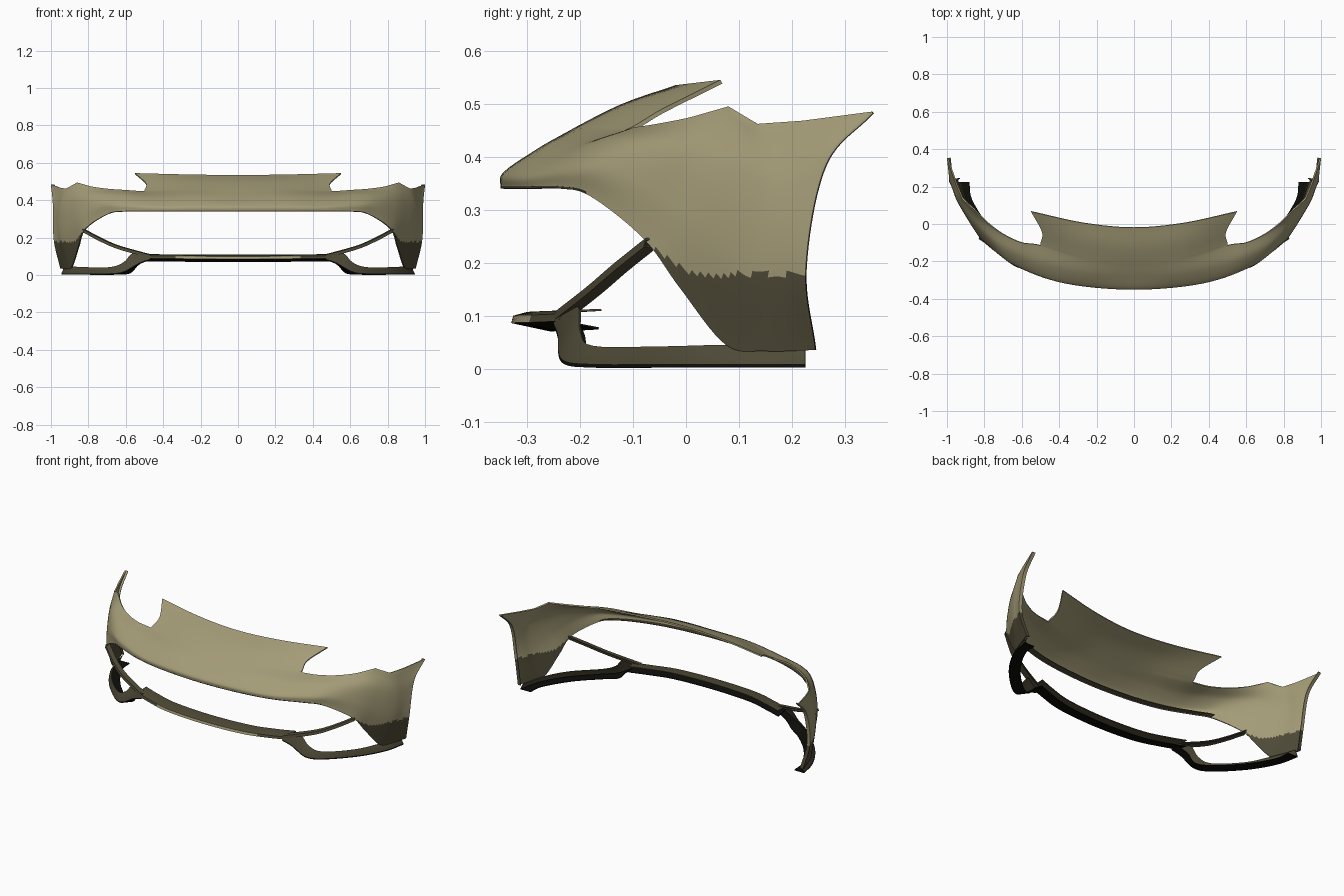
import bpy
import math
from mathutils import Vector

cube = bpy.data.objects.get("Cube")
if cube:
    bpy.data.objects.remove(cube, do_unlink=True)


def make_material(name, colour):
    mat = bpy.data.materials.new(name)
    mat.use_nodes = True
    mat.diffuse_color = (*colour, 1)
    mat.node_tree.nodes["Principled BSDF"].inputs["Base Color"].default_value = (*colour, 1)
    return mat


OLIVE, DARK, BLACK = range(3)
materials = [
    make_material("olive_paint", (0.37, 0.33, 0.185)),
    make_material("dark_olive_trim", (0.078, 0.069, 0.038)),
    make_material("black_plastic", (0.004, 0.004, 0.003)),
]


def spline(points, steps):
    """Catmull-Rom through the points, or the points themselves for one step."""
    pts = [Vector(p) for p in points]
    if steps == 1:
        return pts
    pts = [2 * pts[0] - pts[1]] + pts + [2 * pts[-1] - pts[-2]]
    out = []
    for a, b, c, d in zip(pts, pts[1:], pts[2:], pts[3:]):
        for k in range(steps):
            t = k / steps
            out.append(0.5 * (2 * b + (c - a) * t + (2 * a - 5 * b + 4 * c - d) * t ** 2
                              + (3 * b - a - 3 * c + d) * t ** 3))
    return out + [pts[-2]]


def loft(columns, across, along):
    """Grid of points: columns splined upward, then joined sideways."""
    cols = [spline(c, across) for c in columns]
    rows = [spline(r, along) for r in zip(*cols)]
    return [list(c) for c in zip(*rows)]


def mirror(columns):
    flipped = [[(-x, y, z) for x, y, z in c] for c in columns[:0:-1]]
    return flipped + columns


def sweep(path, section):
    return [[Vector(p) + Vector(s) for s in section] for p in path]


def make_panel(name, grids, thickness, pick, mirrored=False):
    """Thin shell from grids; pick(centre, row) gives each face its colour."""
    verts, faces, colours, index = [], [], [], {}

    def vert(p):
        key = tuple(round(v, 5) for v in p)
        if key not in index:
            index[key] = len(verts)
            verts.append(p)
        return index[key]

    for grid in grids:
        for left, right in zip(grid, grid[1:]):
            for k in range(len(left) - 1):
                corners = (left[k], right[k], right[k + 1], left[k + 1])
                faces.append([vert(p) for p in corners])
                colours.append(pick(sum(corners, Vector()) / 4, k))
    mesh = bpy.data.meshes.new(name)
    mesh.from_pydata(verts, [], faces)
    for mat in materials:
        mesh.materials.append(mat)
    for poly, colour in zip(mesh.polygons, colours):
        poly.material_index = colour
    obj = bpy.data.objects.new(name, mesh)
    bpy.context.collection.objects.link(obj)
    bpy.ops.object.select_all(action="DESELECT")
    obj.select_set(True)
    bpy.context.view_layer.objects.active = obj
    solid = obj.modifiers.new("thickness", "SOLIDIFY")
    solid.thickness = thickness
    solid.offset = -1
    bpy.ops.object.modifier_apply(modifier=solid.name)
    if mirrored:
        bpy.ops.object.modifier_apply(modifier=obj.modifiers.new("mirror", "MIRROR").name)
    bpy.ops.object.shade_smooth_by_angle(angle=math.radians(40))


# Bumper skin: columns from the opening edge up to the shoulder, centre to wheel arch
skin_columns = [
    [(0, -.35, .34), (0, -.345, .37), (0, -.28, .415), (0, -.21, .455)],
    [(.25, -.335, .34), (.25, -.33, .37), (.25, -.265, .42), (.25, -.19, .457)],
    [(.44, -.3, .34), (.45, -.29, .37), (.48, -.21, .42), (.5, -.115, .45)],
    [(.6, -.24, .34), (.63, -.22, .38), (.63, -.16, .43), (.6, -.1, .455)],
    [(.7, -.18, .325), (.735, -.15, .375), (.74, -.1, .43), (.7, -.055, .462)],
    [(.82, -.08, .245), (.84, -.045, .33), (.84, -.01, .42), (.79, .01, .475)],
    [(.855, -.01, .15), (.905, .05, .26), (.91, .08, .39), (.86, .08, .495)],
    [(.89, .075, .045), (.942, .12, .2), (.95, .14, .35), (.92, .135, .462)],
    [(.92, .15, .033), (.965, .18, .2), (.972, .2, .34), (.955, .22, .468)],
    [(.95, .24, .035), (.985, .222, .19), (.99, .26, .385), (1, .35, .485)],
]
# Bonnet lip: upper continuation of the three inner columns
lip_tops = [
    [(0, -.12, .5), (0, -.02, .535)],
    [(.255, -.09, .505), (.27, .005, .538)],
    [(.492, -.045, .49), (.55, .065, .545)],
]
ALONG, ACROSS = 8, 12
skin = loft(mirror(skin_columns), ACROSS, ALONG)

# Straight cuts along the outer shoulder edge
for i, column in enumerate(skin):
    start = i // ALONG * ALONG
    if i > start and abs(column[-1].x) > 0.79:
        column[-1] = skin[start][-1].lerp(skin[start + ALONG][-1], (i - start) / ALONG)

lip_columns = [skin_columns[i][2:] + top for i, top in enumerate(lip_tops)]
lip = [column[ACROSS:] for column in loft(mirror(lip_columns), ACROSS, ALONG)]
first = (len(skin) - len(lip)) // 2
for i, column in enumerate(lip):
    column[0] = skin[first + i][-1]


def skin_colour(centre, row):
    """Dark lower corners below a curved line."""
    rise = 4 * max(0, 0.05 - centre.y) ** 2
    return DARK if centre.y > -0.09 and centre.z < 0.178 + rise else OLIVE


make_panel("bumper_skin", [skin, lip], 0.008, skin_colour)

# Folded flange under the nose
edge = [column[0] for column in skin if abs(column[0].x) < 0.69]
flange = [[p + Vector((0, .035, .004)), p] for p in edge]
make_panel("nose_flange", [flange], 0.004, lambda centre, row: DARK)

# Folded edge along each wheel arch
arch = [[p, p + Vector((-.02, .002, 0))] for p in skin[-1]]
make_panel("wheel_arch_flange", [arch], 0.004, skin_colour, True)


def splitter_colour(centre, row):
    """Black underside, bright strip on the middle of the front edge."""
    if row == 0:
        return BLACK
    return OLIVE if row == 1 and abs(centre.x) < 0.34 else DARK


# Centre splitter: wedge with black underside and dark top
splitter_path = [(0, -.33, .092), (.25, -.315, .093), (.4, -.275, .094), (.5, -.24, .096)]
splitter_section = [(0, .075, -.022), (0, 0, -.006), (0, .004, .008), (0, .03, .015),
                    (0, .08, .017)]
splitter = loft(mirror(sweep(splitter_path, splitter_section)), 1, 6)
make_panel("centre_splitter", [splitter], 0.004, splitter_colour)

# Slim arms rising from the splitter to the skin
arm_path = [(.47, -.25, .1), (.64, -.19, .147), (.74, -.14, .19), (.83, -.08, .238)]
arm_section = [(-.008, .03, -.006), (0, 0, -.009), (0, .003, .008), (-.008, .03, .01)]
make_panel("side_arm", [loft(sweep(arm_path, arm_section), 1, 5)], 0.004,
           lambda centre, row: DARK, True)

# Corner lips: floor edge, bottom edge and top edge of each column
corner_edges = [
    [(.47, -.2, .08), (.47, -.25, .08), (.47, -.245, .11)],
    [(.53, -.19, .055), (.53, -.242, .058), (.56, -.205, .118)],
    [(.575, -.185, .01), (.615, -.235, .012), (.61, -.2, .07)],
    [(.65, -.14, .002), (.7, -.18, .002), (.68, -.175, .043)],
    [(.77, -.02, .002), (.83, -.045, .002), (.81, -.05, .042)],
    [(.865, .13, .002), (.915, .1, .002), (.885, .09, .045)],
    [(.88, .225, .002), (.945, .225, .002), (.93, .225, .04)],
]
corner_columns = [[floor, low, Vector(low) + Vector((0, 0, .007)), top]
                  for floor, low, top in corner_edges]
make_panel("corner_lip", [loft(corner_columns, 1, 5)], 0.004,
           lambda centre, row: BLACK if row < 2 else DARK, True)
